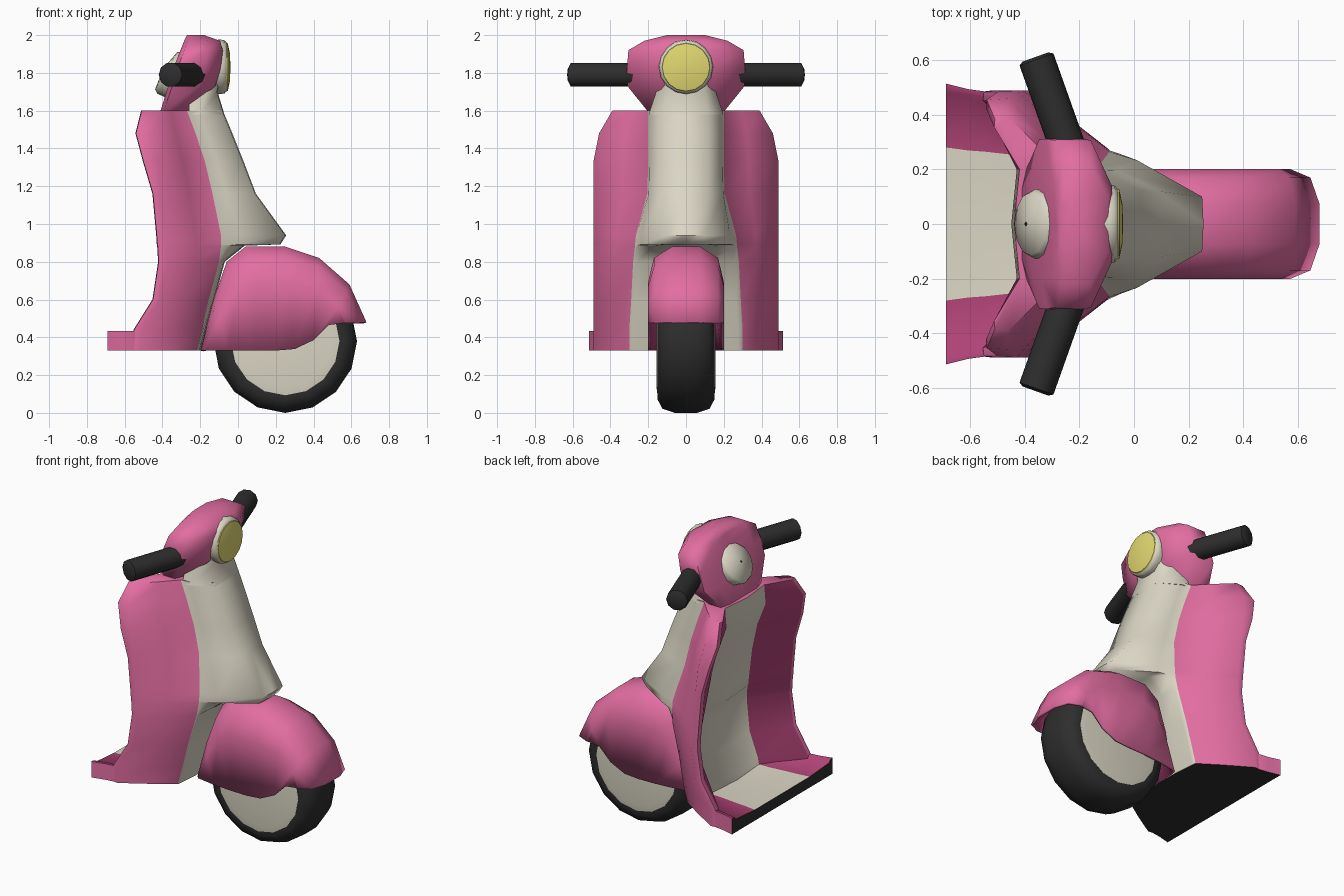
import bpy, bmesh, math
from mathutils import Vector

if "Cube" in bpy.data.objects:
    bpy.data.objects.remove(bpy.data.objects["Cube"])


def material(name, rgb):
    m = bpy.data.materials.new(name)
    m.diffuse_color = (*rgb, 1)
    m.use_nodes = True
    m.node_tree.nodes["Principled BSDF"].inputs["Base Color"].default_value = m.diffuse_color
    return m


MATS = [material("pink", (.765, .155, .36)), material("dark_pink", (.43, .056, .18)),
        material("cream", (.71, .675, .56)), material("black", (.027, .027, .027)),
        material("yellow", (.76, .685, .165))]
PINK, DARK, CREAM, BLACK, YELLOW = range(5)


def make(name, verts, faces, cols, angle=40, recalc=True):
    me = bpy.data.meshes.new(name)
    me.from_pydata([tuple(v) for v in verts], [], faces)
    for m in MATS:
        me.materials.append(m)
    for p, c in zip(me.polygons, cols):
        p.material_index = c
    if recalc:
        bm = bmesh.new()
        bm.from_mesh(me)
        bmesh.ops.recalc_face_normals(bm, faces=bm.faces)
        bm.to_mesh(me)
        bm.free()
    ob = bpy.data.objects.new(name, me)
    bpy.context.collection.objects.link(ob)
    bpy.ops.object.select_all(action='DESELECT')
    ob.select_set(True)
    bpy.context.view_layer.objects.active = ob
    bpy.ops.object.shade_smooth_by_angle(angle=math.radians(angle))
    return ob


def loft(name, rings, seg_col, caps, angle=40):
    """Skin closed rings; seg_col colours each segment, caps the two ends."""
    n = len(rings[0])
    verts = [p for r in rings for p in r]
    faces, cols = [], []
    for i in range(len(rings) - 1):
        for k in range(n):
            j = (k + 1) % n
            faces.append((i*n + k, i*n + j, i*n + n + j, i*n + n + k))
            cols.append(seg_col(k))
    faces += [tuple(range(n)), tuple(range(len(verts) - n, len(verts)))]
    return make(name, verts, faces, cols + list(caps), angle)


def mirror_ring(half):
    """Close a half outline (first and last point on the centre line)."""
    return half + [(x, -y, z) for x, y, z in half[-2:0:-1]]


def revolve(name, prof, centre, axis, n, col, angle=40):
    """Turn (distance, radius) pairs around an axis."""
    q = Vector(axis).to_track_quat('Z', 'Y')
    rings = [[Vector(centre) + q @ Vector((r*math.cos(2*math.pi*k/n), r*math.sin(2*math.pi*k/n), d))
              for k in range(n)] for d, r in prof]
    return loft(name, rings, lambda k: col, (col, col), angle)


def lerp(a, b, t):
    return a + (b - a)*t


# Leg shield with front horn: z, front x, front half width, colour edge x y, rim x y, inner x
LEVELS = [(.33, -.205, .15, -.22, .30, -.56, .49, -.36),
          (.44, -.175, .15, -.19, .30, -.55, .49, -.34),
          (.60, -.13, .15, -.155, .29, -.45, .49, -.28),
          (.80, -.075, .15, -.10, .28, -.42, .49, -.26),
          (.885, .03, .17, -.09, .27, -.425, .49, -.265),
          (.892, .22, .10, -.09, .27, -.427, .49, -.27),
          (.94, .25, .10, -.09, .265, -.43, .49, -.275),
          (1.16, .09, .12, -.135, .205, -.45, .49, -.33),
          (1.33, .025, .12, -.175, .20, -.50, .49, -.37),
          (1.48, -.035, .12, -.225, .20, -.54, .46, -.43),
          (1.60, -.085, .12, -.27, .20, -.51, .39, -.42)]
rings = []
for z, fx, by, dx, dy, gx, gy, ix in LEVELS:
    sx = gx + .04 if z < 1.2 else (-.43 if z < 1.4 else -.46)
    rings.append(mirror_ring([
        (fx + .005, 0, z), (fx, by, z),
        (lerp(fx, dx, .7), lerp(by, dy, .7) + .018, z), (dx, dy, z),
        (lerp(dx, sx, .45), lerp(dy, gy, .45) + .004, z), (sx, gy, z), (gx, gy - .005, z),
        (gx - .003, gy - .035, z), (ix, min(.25, dy), z), (ix - .02, 0, z)]))
SHIELD = [CREAM]*3 + [PINK]*4 + [DARK, CREAM]
loft("leg_shield", rings, lambda k: SHIELD[min(k, 17 - k)], (BLACK, PINK), 65)

# Floor board, narrowing inside the shield
FLOOR = [(0, .40), (.27, .40), (.46, .415), (.475, .433), (.495, .433), (.495, .33), (0, .33)]
FCOL = [CREAM, DARK, DARK, DARK, PINK, BLACK]
rings = [mirror_ring([(x, y*(max(s, .93) if y < .3 else s), z) for y, z in FLOOR])
         for x, s in ((-.69, 1.04), (-.61, 1), (-.54, .98), (-.42, .82), (-.30, .67))]
loft("floor_board", rings, lambda k: FCOL[min(k, 11 - k)], (BLACK, BLACK), 60)

# Neck between horn and headlight
rings = [mirror_ring([(fx + .004, 0, z), (fx, by, z), (mx, hy, z), (-.26, hy, z), (-.26, 0, z)])
         for z, fx, by, mx, hy in ((1.58, -.076, .12, -.205, .198), (1.70, -.112, .10, -.165, .158),
                                   (1.80, -.085, .09, -.13, .143), (1.86, -.085, .09, -.12, .14))]
loft("horn_neck", rings, lambda k: CREAM, (CREAM, CREAM), 65)

# Handlebar housing: z, back x, front x, half width
rings = []
for z, x0, x1, h in ((1.53, -.40, -.30, .10), (1.60, -.40, -.26, .205), (1.73, -.36, -.12, .31),
                     (1.83, -.33, -.09, .312), (1.92, -.295, -.08, .305), (1.97, -.275, -.095, .22),
                     (2.0, -.26, -.18, .10)):
    w = x1 - x0
    rings.append(mirror_ring([(x1, 0, z), (x1, .45*h, z), (x1 - .36*w, h, z),
                              (x0 + .05*w, h, z), (x0 - .01, .65*h, z), (x0 - .01, 0, z)]))
loft("handlebar_housing", rings, lambda k: PINK, (PINK, PINK), 75)

# Headlight surround and lens
revolve("headlight_surround", [(0, .14), (.11, .144), (.13, .14), (.143, .124)],
        (-.2, 0, 1.832), (1, 0, 0), 16, CREAM, 60)
revolve("headlight_lens", [(0, .13), (.01, .126), (.021, .075), (.024, .01)],
        (-.064, 0, 1.83), (1, 0, 0), 16, YELLOW)

# Gauge with a small dark pin
AX = Vector((-.86, 0, .51))
revolve("gauge", [(-.09, .12), (-.01, .128), (.012, .115), (.03, .012)],
        (-.37, 0, 1.805), AX, 12, CREAM, 60)
revolve("gauge_pin", [(.028, .008), (.033, .006)], (-.37, 0, 1.805), AX, 6, BLACK)

# Grips
for side, s in (("left", -1), ("right", 1)):
    revolve("grip_" + side, [(0, .066), (.375, .066), (.385, .05)],
            (-.232, .25*s, 1.79), (-.335, .942*s, 0), 10, BLACK)

# Wheel
revolve("tyre", [(-.148, .27), (-.15, .31), (-.125, .358), (-.06, .38),
                 (.06, .38), (.125, .358), (.15, .31), (.148, .27)],
        (.25, 0, .38), (0, 1, 0), 16, BLACK, 50)
revolve("wheel_hub", [(-.156, .25), (-.15, .287), (.15, .287), (.156, .25)],
        (.25, 0, .38), (0, 1, 0), 16, CREAM)

# Front fender: ridge points, matching skirt points, shoulder drop, width
TOP = [(-.2, .33), (-.13, .6), (-.06, .80), (.04, .88), (.25, .88), (.43, .82), (.59, .68), (.68, .48)]
SKIRT = [(-.17, .33), (-.05, .33), (.08, .33), (.2, .33), (.3, .338), (.4, .385), (.48, .465), (.56, .475)]
DROP = [1, 1, 1, 1, 1, 1, 1.5, 2.5]
WIDTH = [.65, .85, .97, 1, 1, 1, 1, 1]
ACROSS = [(-.2, 1), (-.202, .36), (-.17, .11), (-.075, 0), (.075, 0), (.17, .11), (.202, .36), (.2, 1)]
n = len(ACROSS)
verts = []
for p, q, d, w in zip(TOP, SKIRT, DROP, WIDTH):
    for y, t in ACROSS:
        u = min(1, t*d)
        verts.append((lerp(p[0], q[0], u), y*lerp(w, 1, t*.5), lerp(p[1], q[1], u)))
faces = [(i*n + k, i*n + n + k, i*n + n + k + 1, i*n + k + 1)
         for i in range(len(TOP) - 1) for k in range(n - 1)]
fender = make("front_fender", verts, faces, [PINK]*len(faces), 70, False)
mod = fender.modifiers.new("thickness", 'SOLIDIFY')
mod.thickness = .015
mod.offset = -1
mod.material_offset = 1
